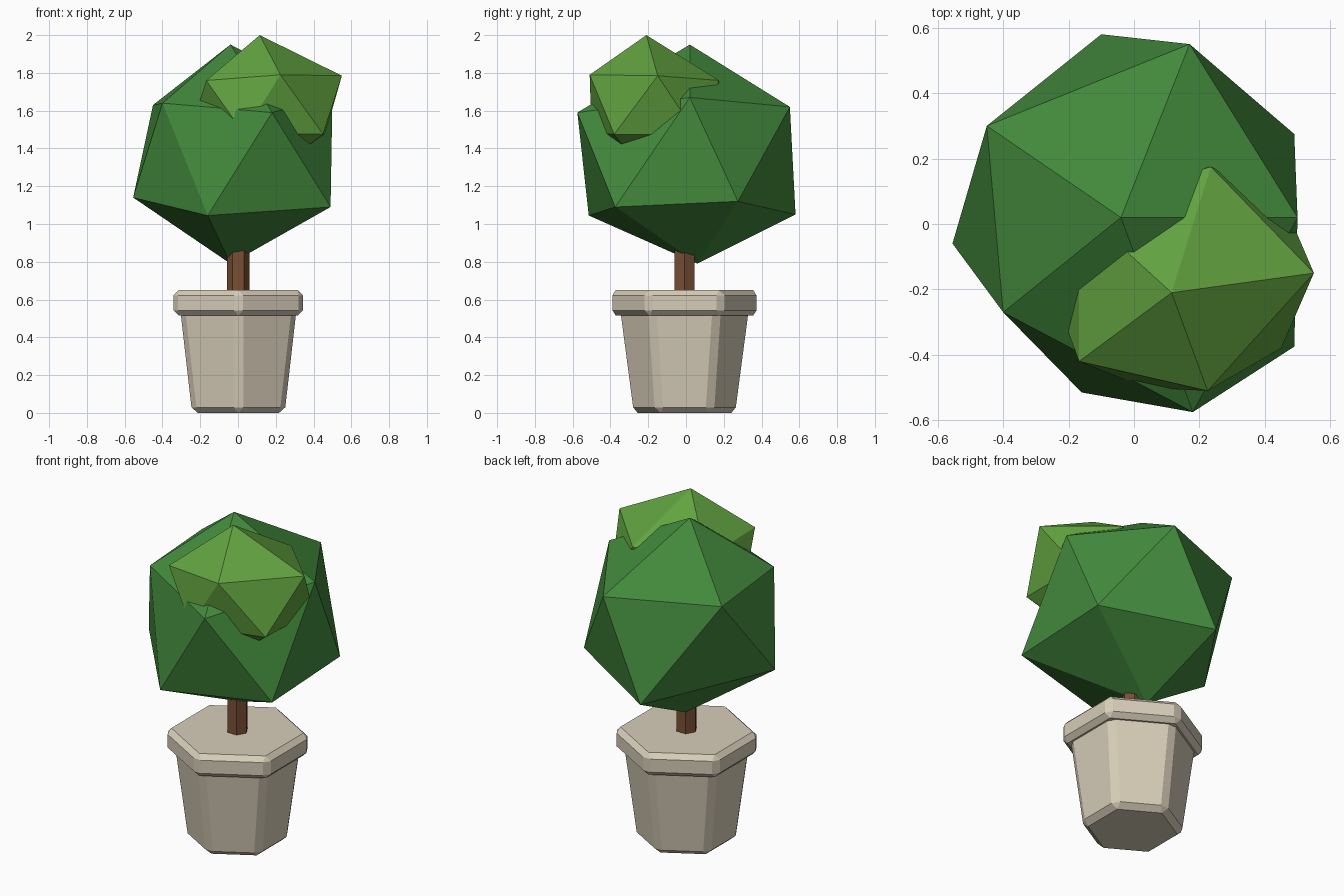
import bpy, bmesh
from math import pi

if "Cube" in bpy.data.objects:
    bpy.data.objects.remove(bpy.data.objects["Cube"])


def material(name, rgb):
    m = bpy.data.materials.new(name)
    m.diffuse_color = (*rgb, 1)
    m.use_nodes = True
    m.node_tree.nodes["Principled BSDF"].inputs["Base Color"].default_value = m.diffuse_color
    return m


def finish(bm, name, mat):
    bmesh.ops.recalc_face_normals(bm, faces=bm.faces)
    mesh = bpy.data.meshes.new(name)
    bm.to_mesh(mesh)
    bm.free()
    mesh.materials.append(mat)
    ob = bpy.data.objects.new(name, mesh)
    bpy.context.collection.objects.link(ob)
    return ob


def hex_prism(name, r_low, r_high, z0, z1, mat, turn=0, bevel=0):
    """Six-sided, optionally tapered and bevelled column."""
    bpy.ops.mesh.primitive_cone_add(vertices=6, radius1=r_low, radius2=r_high, depth=z1 - z0,
                                    location=(0.002, -0.008, (z0 + z1) / 2), rotation=(0, 0, turn))
    ob = bpy.context.object
    ob.name = name
    ob.data.materials.append(mat)
    if bevel:
        mod = ob.modifiers.new("bevel", 'BEVEL')
        mod.width = bevel
        mod.segments = 1
        mod.limit_method = 'NONE'
    return ob


def faceted_ball(name, points, mat):
    """Irregular icosahedron: hull around top, two rings of five, bottom."""
    bm = bmesh.new()
    for p in points:
        bm.verts.new(p)
    bmesh.ops.convex_hull(bm, input=bm.verts)
    return finish(bm, name, mat)


stone = material("stone", (0.68, 0.61, 0.48))
bark = material("bark", (0.19, 0.08, 0.035))
dark_leaf = material("dark_leaf", (0.055, 0.25, 0.045))
light_leaf = material("light_leaf", (0.12, 0.36, 0.05))

# Pot, rim and trunk
hex_prism("pot_body", 0.283, 0.357, 0.0, 0.56, stone, bevel=0.03)
hex_prism("pot_rim", 0.396, 0.396, 0.515, 0.65, stone, bevel=0.028)
hex_prism("trunk", 0.06, 0.06, 0.6, 0.95, bark, turn=pi / 6)

# Main foliage
faceted_ball("large_foliage", [
    (-0.04, 0.02, 1.95),
    (0.50, 0.02, 1.67), (0.17, 0.55, 1.62), (-0.45, 0.30, 1.63),
    (-0.40, -0.27, 1.64), (0.18, -0.575, 1.59),
    (0.49, 0.275, 1.12), (-0.10, 0.58, 1.05), (-0.555, -0.06, 1.14),
    (-0.16, -0.515, 1.045), (0.49, -0.375, 1.09),
    (-0.04, 0.06, 0.79)], dark_leaf)

# Lighter clump on the upper front right
faceted_ball("small_foliage", [
    (0.115, -0.21, 2.0),
    (0.55, -0.15, 1.785), (0.235, 0.175, 1.76), (-0.17, 0.05, 1.75),
    (-0.168, -0.42, 1.76), (0.225, -0.51, 1.79),
    (0.46, 0.06, 1.47), (0.03, 0.15, 1.45), (-0.26, -0.17, 1.47),
    (0.03, -0.50, 1.48), (0.45, -0.38, 1.475),
    (0.13, -0.20, 1.23)], light_leaf)
